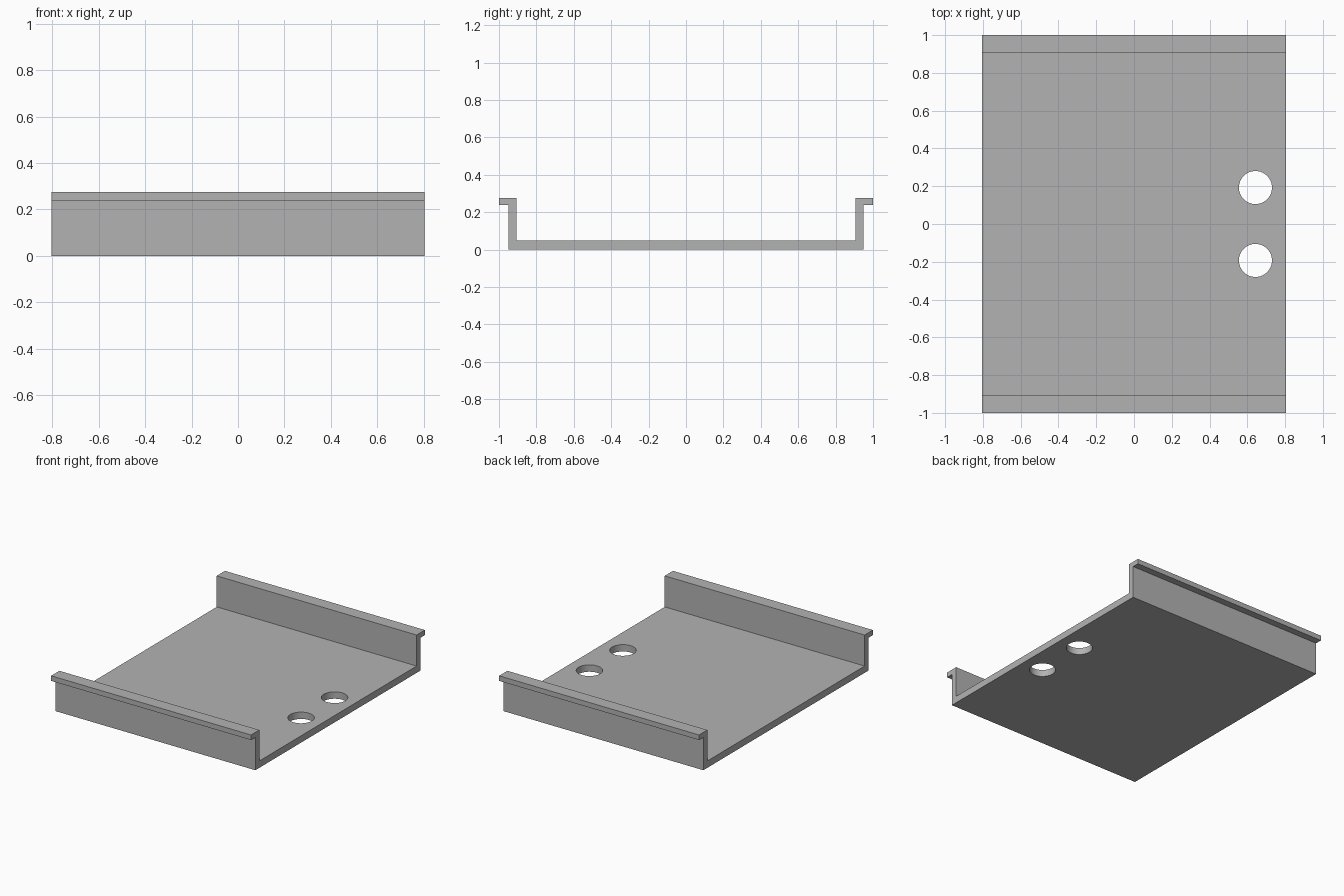
import bpy
import bmesh
import math

if "Cube" in bpy.data.objects:
    bpy.data.objects.remove(bpy.data.objects["Cube"], do_unlink=True)

HALF_LENGTH = 0.805
FLOOR = 0.05
INNER, OUTER, LIP = 0.905, 0.95, 1.0
LIP_BOTTOM, TOP = 0.239, 0.276
HOLE_X, HOLE_Y, HOLE_RADIUS = 0.643, 0.193, 0.0875

grey = bpy.data.materials.new("plain grey")
grey.use_nodes = True
colour = (0.45, 0.45, 0.45, 1)
grey.diffuse_color = colour
grey.node_tree.nodes["Principled BSDF"].inputs["Base Color"].default_value = colour


def add_object(name, bm):
    bmesh.ops.recalc_face_normals(bm, faces=bm.faces)
    mesh = bpy.data.meshes.new(name)
    bm.to_mesh(mesh)
    bm.free()
    mesh.materials.append(grey)
    obj = bpy.data.objects.new(name, mesh)
    bpy.context.collection.objects.link(obj)
    return obj


# Channel tray: half profile (y, z) mirrored, then extruded along x
half = [(OUTER, 0), (OUTER, LIP_BOTTOM), (LIP, LIP_BOTTOM),
        (LIP, TOP), (INNER, TOP), (INNER, FLOOR)]
profile = half + [(-y, z) for y, z in reversed(half)]
bm = bmesh.new()
end = bm.faces.new([bm.verts.new((-HALF_LENGTH, y, z)) for y, z in profile])
extruded = bmesh.ops.extrude_face_region(bm, geom=[end], use_keep_orig=True)
moved = [v for v in extruded["geom"] if isinstance(v, bmesh.types.BMVert)]
bmesh.ops.translate(bm, verts=moved, vec=(2 * HALF_LENGTH, 0, 0))
tray = add_object("channel_tray", bm)

# Two round holes through the floor
for side, y in (("front", -HOLE_Y), ("back", HOLE_Y)):
    bm = bmesh.new()
    bmesh.ops.create_cone(bm, cap_ends=True, segments=64, radius1=HOLE_RADIUS,
                          radius2=HOLE_RADIUS, depth=4 * FLOOR)
    bmesh.ops.translate(bm, verts=bm.verts, vec=(HOLE_X, y, FLOOR / 2))
    cutter = add_object(side + "_hole_cutter", bm)
    cutter.hide_render = True
    cutter.hide_set(True)
    cutter.display_type = 'WIRE'
    cut = tray.modifiers.new(side + " hole", 'BOOLEAN')
    cut.operation = 'DIFFERENCE'
    cut.solver = 'EXACT'
    cut.object = cutter

# Bake the holes, then smooth their walls while keeping sharp edges
bpy.ops.object.select_all(action='DESELECT')
tray.select_set(True)
bpy.context.view_layer.objects.active = tray
for name in [m.name for m in tray.modifiers]:
    bpy.ops.object.modifier_apply(modifier=name)
for cutter in [o for o in bpy.data.objects if o.name.endswith("_hole_cutter")]:
    bpy.data.objects.remove(cutter, do_unlink=True)
bpy.ops.object.shade_smooth_by_angle(angle=math.radians(30))
